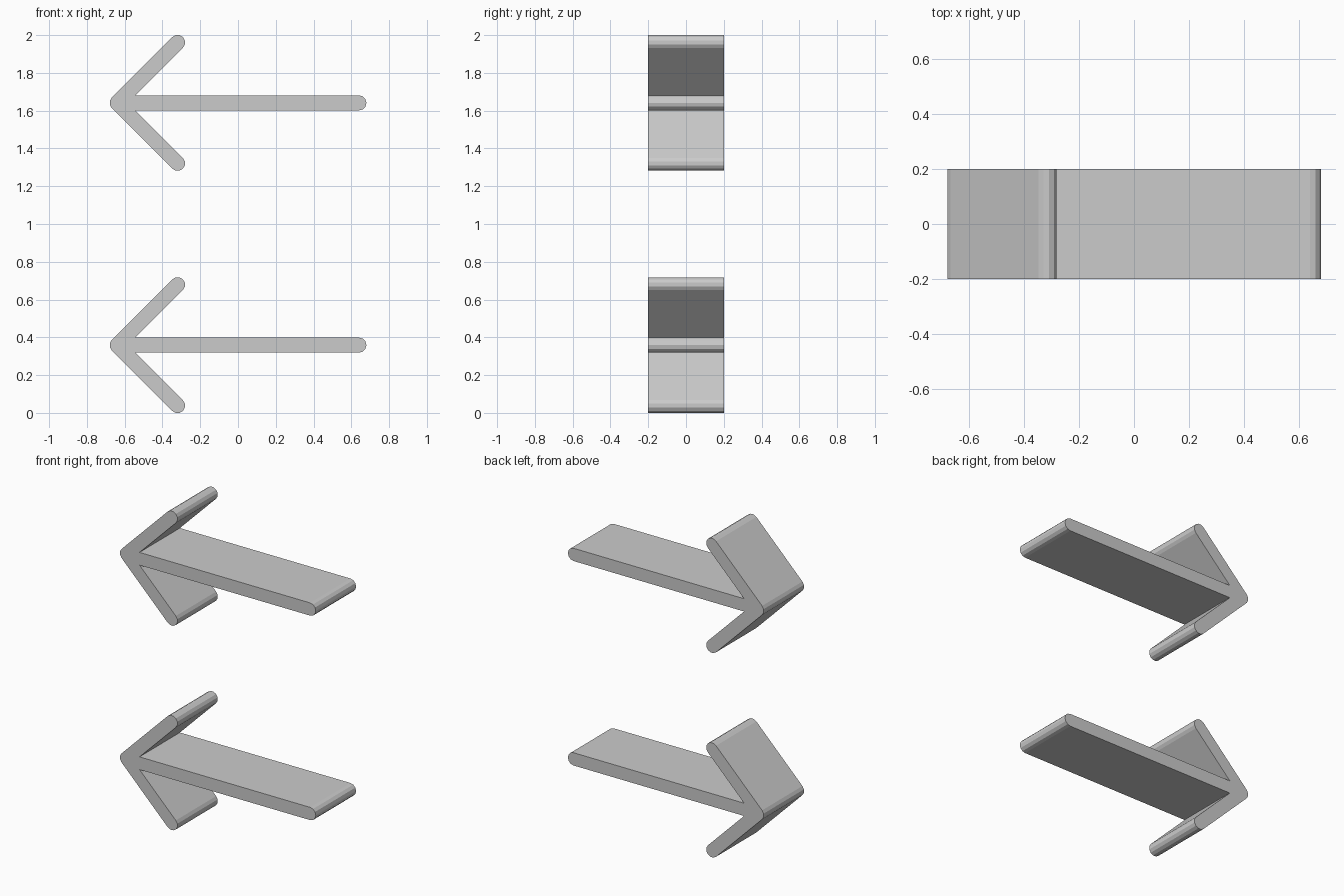
import bpy
import bmesh
from math import cos, sin, radians, sqrt

cube = bpy.data.objects.get("Cube")
if cube:
    bpy.data.objects.remove(cube, do_unlink=True)

grey = bpy.data.materials.new("light_grey")
grey.use_nodes = True
colour = (0.6, 0.6, 0.6, 1)
grey.diffuse_color = colour
grey.node_tree.nodes["Principled BSDF"].inputs["Base Color"].default_value = colour

R = 0.04        # half thickness of every bar
TIP = -0.64     # centre of the rounded tip
ARM = 0.32      # reach of each barb along x and z
DEPTH = 0.4


def arc(x, z, start, end, step=30):
    """Points of a rounded end, counter-clockwise in degrees."""
    return [(x + R * cos(radians(a)), z + R * sin(radians(a)))
            for a in range(start, end + 1, step)]


def arrow(name, height):
    # Outline: shaft end, notch, upper barb, tip, lower barb, notch
    notch = TIP + R * (1 + sqrt(2))
    outline = arc(-TIP, 0, -90, 90)
    outline.append((notch, R))
    outline += arc(TIP + ARM, ARM, -45, 135)
    outline += arc(TIP, 0, 135, 225)
    outline += arc(TIP + ARM, -ARM, 225, 405)
    outline.append((notch, -R))

    # Extrude the outline from front to back
    bm = bmesh.new()
    face = bm.faces.new([bm.verts.new((x, -DEPTH / 2, z)) for x, z in outline])
    result = bmesh.ops.extrude_face_region(bm, geom=[face], use_keep_orig=True)
    moved = [v for v in result["geom"] if isinstance(v, bmesh.types.BMVert)]
    bmesh.ops.translate(bm, verts=moved, vec=(0, DEPTH, 0))
    bmesh.ops.recalc_face_normals(bm, faces=bm.faces)
    mesh = bpy.data.meshes.new(name)
    bm.to_mesh(mesh)
    bm.free()
    mesh.materials.append(grey)
    obj = bpy.data.objects.new(name, mesh)
    obj.location.z = height
    bpy.context.collection.objects.link(obj)


# Two identical arrows, the lower resting on the ground
half_height = ARM + R * sin(radians(75))
arrow("lower_arrow", half_height)
arrow("upper_arrow", 2 - half_height)
